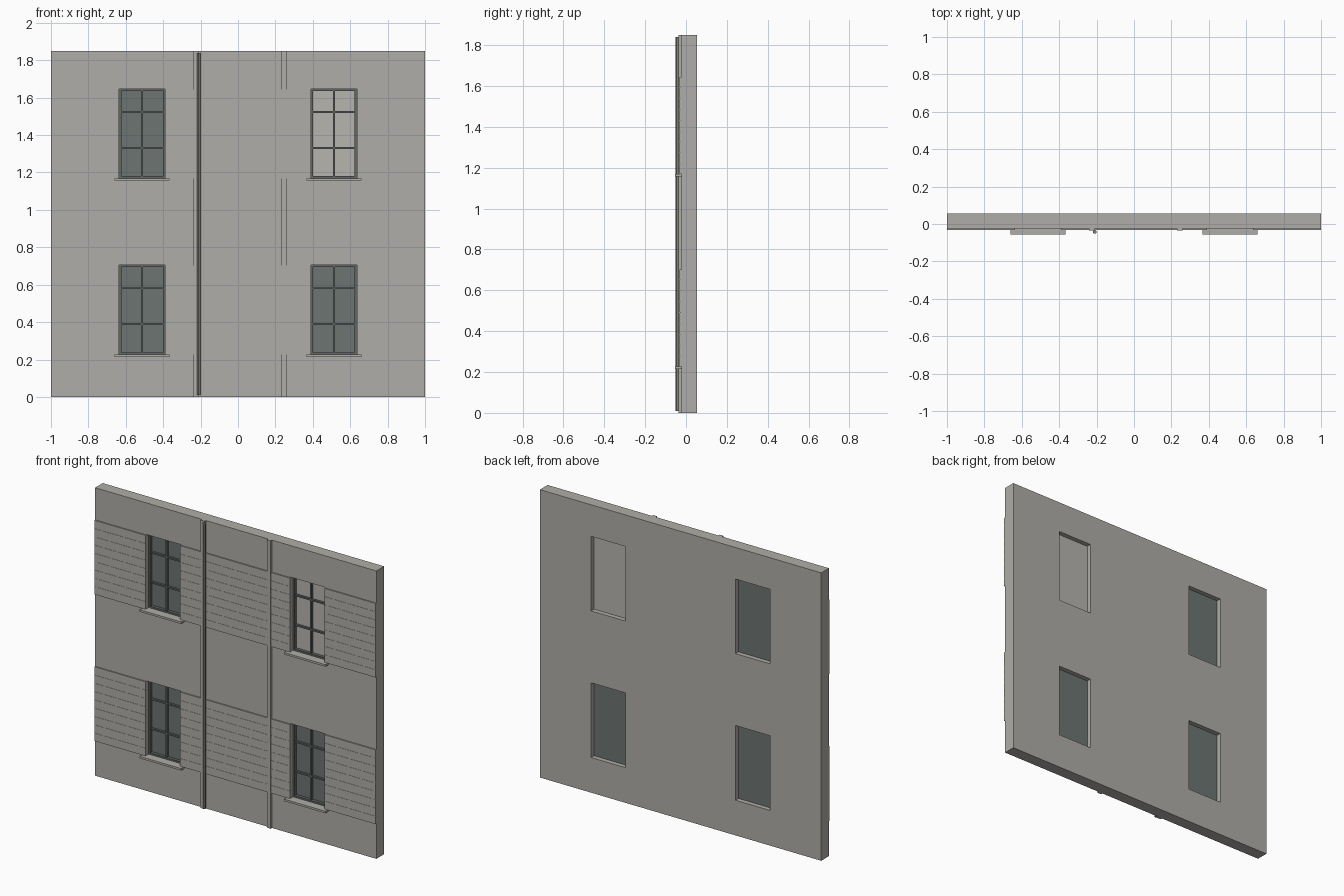
import bpy
import bmesh

if "Cube" in bpy.data.objects:
    bpy.data.objects.remove(bpy.data.objects["Cube"], do_unlink=True)

HEIGHT, BACK, FACE, BAND_FACE = 1.85, 0.055, -0.023, -0.031
WINDOW_X = [(-0.636, -0.39), (0.39, 0.636)]
WINDOW_Z = [(0.226, 0.706), (1.168, 1.647)]


def material(name, r, g, b):
    mat = bpy.data.materials.new(name)
    mat.use_nodes = True
    mat.diffuse_color = (r, g, b, 1)
    node = mat.node_tree.nodes["Principled BSDF"]
    node.inputs["Base Color"].default_value = (r, g, b, 1)
    node.inputs["Roughness"].default_value = 0.8
    return mat


STONE = material("warm grey plaster", 0.434, 0.423, 0.392)
BLIND = material("pale grey blind", 0.47, 0.46, 0.43)
GLASS = material("grey green glass", 0.15, 0.178, 0.168)
FRAME = material("dark grey frame", 0.12, 0.135, 0.125)
PIPE = material("drainpipe grey", 0.22, 0.22, 0.2)


def finish(name, bm, mat):
    bmesh.ops.recalc_face_normals(bm, faces=bm.faces[:])
    mesh = bpy.data.meshes.new(name)
    bm.to_mesh(mesh)
    bm.free()
    mesh.materials.append(mat)
    obj = bpy.data.objects.new(name, mesh)
    bpy.context.collection.objects.link(obj)
    return obj


def add_box(bm, xs, ys, zs):
    verts = bmesh.ops.create_cube(bm, size=1)["verts"]
    for v in verts:
        for axis, (low, high) in enumerate((xs, ys, zs)):
            v.co[axis] = low if v.co[axis] < 0 else high


def box(name, xs, ys, zs, mat):
    bm = bmesh.new()
    add_box(bm, xs, ys, zs)
    return finish(name, bm, mat)


# Wall: a sheet with four holes, extruded to full thickness
xs = [-1] + [x for pair in WINDOW_X for x in pair] + [1]
zs = [0] + [z for pair in WINDOW_Z for z in pair] + [HEIGHT]
bm = bmesh.new()
grid = [[bm.verts.new((x, FACE, z)) for z in zs] for x in xs]
for i in range(len(xs) - 1):
    for j in range(len(zs) - 1):
        if i % 2 and j % 2:
            continue
        bm.faces.new((grid[i][j], grid[i + 1][j], grid[i + 1][j + 1], grid[i][j + 1]))
result = bmesh.ops.extrude_face_region(bm, geom=bm.faces[:])
for item in result["geom"]:
    if isinstance(item, bmesh.types.BMVert):
        item.co.y = BACK
finish("wall", bm, STONE)

# Raised bands of shallow courses between the windows
COURSES, GAP, GROOVE = 9, 0.003, 0.0015
for level, (z0, z1) in zip(("lower", "upper"), WINDOW_Z):
    step = (z1 - z0) / COURSES
    profile = [(FACE + 0.002, z0)]
    for k in range(COURSES):
        low, high = z0 + k * step, z0 + (k + 1) * step
        profile += [(BAND_FACE, low), (BAND_FACE, high - GAP)]
        if k < COURSES - 1:
            profile += [(BAND_FACE + GROOVE, high - GAP), (BAND_FACE + GROOVE, high)]
    profile.append((FACE + 0.002, z1 - GAP))
    bm = bmesh.new()
    for x0, x1 in zip(xs[0::2], xs[1::2]):
        face = bm.faces.new([bm.verts.new((x0, y, z)) for y, z in profile])
        new = bmesh.ops.extrude_face_region(bm, geom=[face])["geom"]
        for item in new:
            if isinstance(item, bmesh.types.BMVert):
                item.co.x = x1
    finish(level + "_course_band", bm, STONE)

# Windows: pane, frame with glazing bars, and sill
for side, (x0, x1) in zip(("right", "left"), WINDOW_X):
    for level, (z0, z1) in zip(("lower", "upper"), WINDOW_Z):
        name = level + "_" + side
        blind = name == "upper_left"
        box(name + "_pane", (x0, x1), (0.02, 0.025), (z0, z1), BLIND if blind else GLASS)
        bm = bmesh.new()
        depth, rim, bar = (0.0, 0.02), 0.012, 0.005
        for x in (x0, x1 - rim):
            add_box(bm, (x, x + rim), depth, (z0, z1))
        for z in (z0, z1 - rim):
            add_box(bm, (x0 + rim, x1 - rim), depth, (z, z + rim))
        mid = (x0 + x1) / 2
        add_box(bm, (mid - bar, mid + bar), (0.005, 0.02), (z0 + rim, z1 - rim))
        for part in (0.34, 0.74):
            z = z0 + part * (z1 - z0)
            add_box(bm, (x0 + rim, x1 - rim), (0.006, 0.02), (z - bar, z + bar))
        finish(name + "_frame", bm, FRAME)
        box(name + "_sill", (x0 - 0.024, x1 + 0.024), (-0.055, FACE + 0.002),
            (z0 - 0.012, z0 + 0.001), STONE)
        box(name + "_sill_bed", (x0, x1), (FACE, 0.0), (z0 - 0.01, z0 + 0.001), STONE)

# Vertical strips and the drainpipe in front of one of them
for side, x in (("right", -0.24), ("left", 0.23)):
    box(side + "_pilaster", (x, x + 0.028), (-0.036, FACE + 0.002), (0, HEIGHT), STONE)

bm = bmesh.new()
bmesh.ops.create_cone(bm, cap_ends=True, segments=12, radius1=0.01, radius2=0.01,
                      depth=HEIGHT - 0.02)
bmesh.ops.translate(bm, verts=bm.verts[:], vec=(-0.21, -0.042, HEIGHT / 2))
pipe = finish("drainpipe", bm, PIPE)
bpy.context.view_layer.objects.active = pipe
pipe.select_set(True)
bpy.ops.object.shade_smooth_by_angle()
